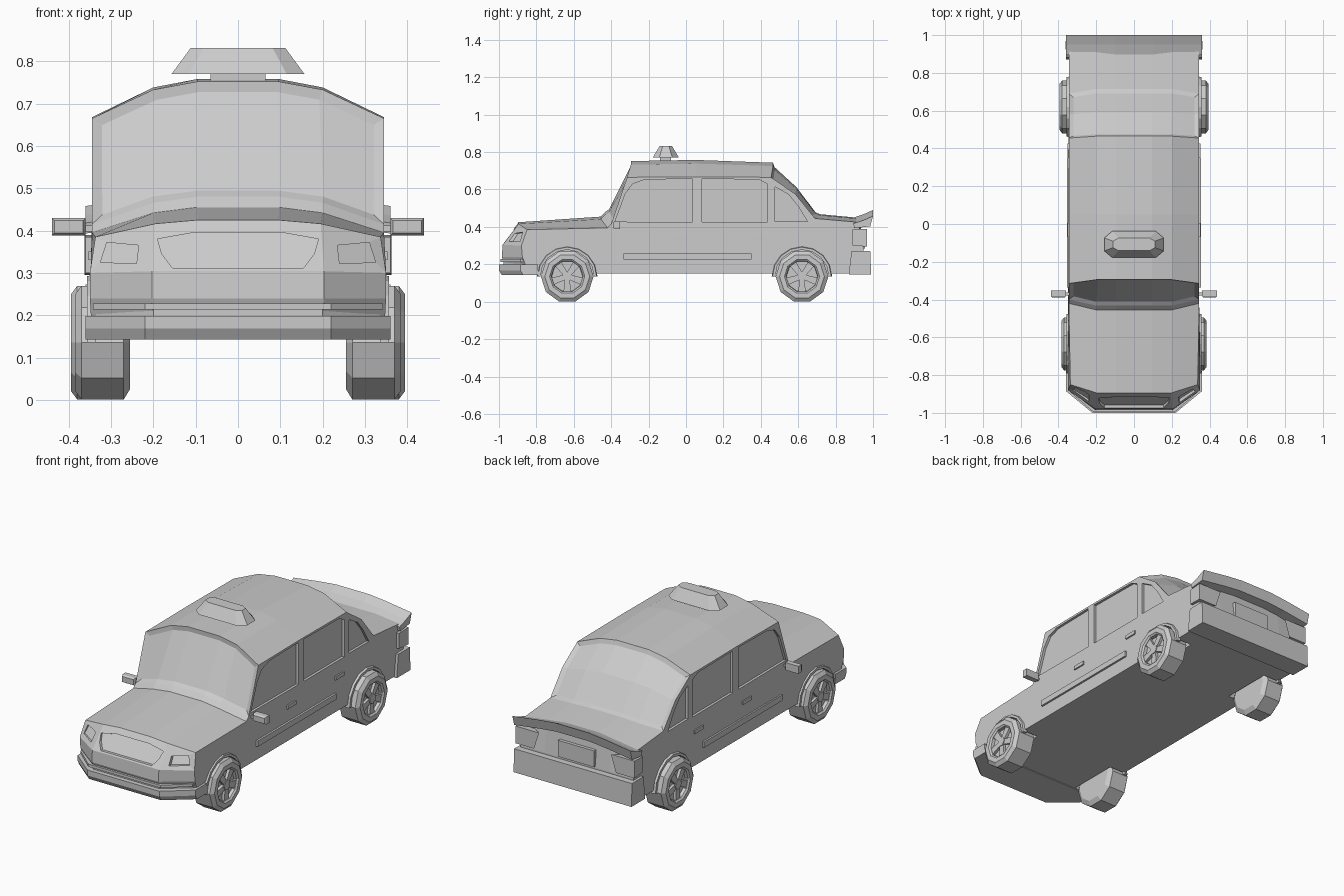
import bpy, bmesh
from math import sin, cos, pi, radians
from mathutils import Vector

if "Cube" in bpy.data.objects:
    bpy.data.objects.remove(bpy.data.objects["Cube"])


def mesh(name, verts, faces):
    me = bpy.data.meshes.new(name)
    me.from_pydata([tuple(v) for v in verts], [], faces)
    bm = bmesh.new()
    bm.from_mesh(me)
    bmesh.ops.recalc_face_normals(bm, faces=bm.faces)
    bm.to_mesh(me)
    bm.free()
    ob = bpy.data.objects.new(name, me)
    bpy.context.collection.objects.link(ob)
    return ob


def loft(name, rings):
    """Skin equal-sized rings and cap both ends."""
    n = len(rings[0])
    faces = [tuple(range(n)), tuple(range((len(rings) - 1) * n, len(rings) * n))]
    for r in range(len(rings) - 1):
        for i in range(n):
            j = (i + 1) % n
            faces.append((r * n + i, r * n + j, r * n + n + j, r * n + n + i))
    return mesh(name, [p for ring in rings for p in ring], faces)


def prism(name, pts, vec):
    return loft(name, [pts, [Vector(p) + Vector(vec) for p in pts]])


def box(name, x0, x1, y0, y1, z0, z1):
    return prism(name, [(x0, y0, z0), (x1, y0, z0), (x1, y1, z0), (x0, y1, z0)], (0, 0, z1 - z0))


def side_prism(name, s, yz, x0, x1):
    return prism(name, [(s * x0, y, z) for y, z in yz], (s * (x1 - x0), 0, 0))


def cut(ob, cutter):
    m = ob.modifiers.new("cut", 'BOOLEAN')
    m.operation, m.solver, m.object = 'DIFFERENCE', 'EXACT', cutter
    bpy.context.view_layer.objects.active = ob
    bpy.ops.object.modifier_apply(modifier=m.name)
    bpy.data.objects.remove(cutter)


# Body shell: rows run from front bottom over the roof to the rear bottom
# (y centre, y edge, half width, z centre, z edge)
rows = [(-.95, -.84, .345, .15, .15), (-.985, -.875, .35, .24, .24), (-.98, -.88, .35, .305, .30),
        (-.895, -.85, .337, .425, .385), (-.455, -.42, .345, .455, .395), (-.432, -.40, .345, .48, .415),
        (-.295, -.315, .345, .752, .665), (.05, .05, .345, .758, .668), (.465, .455, .345, .743, .665),
        (.60, .585, .345, .62, .575), (.715, .69, .345, .468, .445), (.93, .92, .345, .448, .425),
        (.95, .95, .345, .28, .28), (.95, .95, .345, .15, .15)]
cols = [(-1, 0, 0), (-.58, 1, .78), (-.28, 1, 1), (.28, 1, 1), (.58, 1, .78), (1, 0, 0)]
verts = [(f * w, ye + (yc - ye) * ky, ze + (zc - ze) * kz)
         for yc, ye, w, zc, ze in rows for f, ky, kz in cols]
R, C = len(rows), len(cols)
faces = [(r * C + c, r * C + c + 1, ((r + 1) % R) * C + c + 1, ((r + 1) % R) * C + c)
         for r in range(R) for c in range(C - 1)]
faces += [tuple(r * C for r in range(R)), tuple(r * C + C - 1 for r in range(R))]
body = mesh("car_body", verts, faces)

# Recessed windscreen and rear window
bm = bmesh.new()
bm.from_mesh(body.data)
bm.faces.ensure_lookup_table()
for rr in ((5,), (8, 9)):
    glass = [bm.faces[r * (C - 1) + c] for r in rr for c in range(C - 1)]
    bmesh.ops.inset_region(bm, faces=glass, thickness=.022, depth=-.012,
                           use_even_offset=True, use_boundary=True)
    bm.faces.ensure_lookup_table()
bm.to_mesh(body.data)
bm.free()

# Side windows and wheel wells
windows = [[(-.38, .428), (-.325, .575), (-.285, .63), (-.22, .653), (.035, .657), (.035, .425)],
           [(.085, .425), (.085, .657), (.39, .653), (.435, .63), (.435, .425)],
           [(.475, .43), (.475, .615), (.55, .572), (.60, .51), (.65, .428)]]
axles = [(-.635, .255), (.62, .265)]
WZ = .135
for s in (1, -1):
    for w in windows:
        cut(body, side_prism("window_cutter", s, w, .331, .45))
    for y, x in axles:
        arc = [(y + .146 * cos(a * pi / 8), WZ + .146 * sin(a * pi / 8)) for a in range(16)]
        cut(body, side_prism("well_cutter", s, arc, .25, .5))


# Grille and headlight recesses, following the slope of the nose
def nose_y(x, z):
    return -.98 + .72 * (z - .305) + max(0, abs(x) - .2) * .6


grille = [(-.19, .38), (-.1, .396), (.1, .396), (.19, .38), (.18, .345), (.155, .312), (-.155, .312), (-.18, .345)]
cut(body, prism("grille_cutter", [(x, nose_y(x, z) + .016, z) for x, z in grille], (0, -.15, 0)))
lamp = [(.235, .365), (.31, .372), (.325, .325), (.24, .322)]
for s in (1, -1):
    cut(body, prism("lamp_cutter", [(s * x, nose_y(x, z) + .018, z) for x, z in lamp], (0, -.15, 0)))


# Front bumper tiers with chamfered corners
def bumper(name, front, xi, xo, corner, back, z0, z1):
    pts = [(-xo, back), (-xo, corner), (-xi, front), (xi, front), (xo, corner), (xo, back)]
    prism(name, [(x, y, z0) for x, y in pts], (0, 0, z1 - z0))


pts = [(-.36, -.79), (-.36, -.885), (-.22, -1), (.22, -1), (.36, -.885), (.36, -.79)]
loft("front_bumper", [[(x, y * k, z) for x, y in pts] for k, z in ((.985, .143), (1, .168), (1, .198))])
bumper("bumper_strip", -.975, .2, .335, -.87, -.8, .195, .215)
bumper("bumper_upper_strip", -.992, .22, .343, -.885, -.82, .213, .228)

# Rear bumper, number plate panel and tail lamps
prism("rear_bumper", [(-.36, .87, .145), (-.36, .885, .272), (-.36, .985, .272), (-.36, .99, .145)], (.72, 0, 0))
box("rear_panel", -.11, .11, .94, .958, .285, .375)
for s in (1, -1):
    loft("tail_lamp", [[(s * x, .89, z) for x, z in ((.335, .30), (.36, .30), (.36, .385), (.335, .385))],
                       [(s * x, .968, z) for x, z in ((.25, .295), (.363, .295), (.363, .39), (.22, .39))]])

# Arched rear spoiler
prof = [(.895, .45), (.95, .468), (1.0, .49), (.985, .435), (.90, .425)]
loft("spoiler", [[(x, y, z - d) for y, z in prof]
                 for x, d in ((-.36, .032), (-.2, .01), (-.1, 0), (.1, 0), (.2, .01), (.36, .032))])

# Roof sign on its stem
box("sign_stem", -.065, .065, -.14, -.08, .745, .775)
plan = [(.157, .035), (.115, .07), (-.115, .07), (-.157, .035), (-.157, -.035), (-.115, -.07), (.115, -.07), (.157, -.035)]
loft("roof_sign", [[(x * kx, -.108 + y * ky, z) for x, y in plan]
                   for kx, ky, z in ((1, 1, .77), (.71, .48, .832))])

for s in (1, -1):
    # Door mirror, handles and side moulding
    box("mirror_stalk", s * .335, s * .385, -.378, -.362, .398, .412)
    loft("door_mirror", [[(s * x, y, z) for x, z in ((.36 + d, .388 + d), (.44 - d, .388 + d), (.44 - d, .43 - d), (.36 + d, .43 - d))]
                         for y, d in ((-.39, .006), (-.38, 0), (-.352, 0))])
    for y in (-.07, .35):
        box("door_handle", s * .34, s * .353, y, y + .075, .33, .35)
    box("side_moulding", s * .34, s * .356, -.335, .35, .226, .258)

    for y, x in axles:
        # Wheel arch lip
        ang = [i * pi / 8 for i in range(9)]
        loft("wheel_arch", [[(s * xx, y + r * cos(a), WZ + r * sin(a))
                             for r, xx in ((.143, .335), (.143, .357), (.157, .357), (.162, .335))] for a in ang])
        # Ten-sided tyre with dished rim
        tyre = [(0, .02), (0, .115), (.015, .141), (.115, .141), (.13, .12), (.13, .094), (.122, .085), (.105, .083), (.105, .01)]
        loft("wheel", [[(s * (x + dx), y + r * sin(radians(18 + 36 * i)), WZ + r * cos(radians(18 + 36 * i)))
                        for i in range(10)] for dx, r in tyre])
        # Five spokes and hub
        for k in range(5):
            a = k * 2 * pi / 5 + pi / 2 + pi / 5
            spoke = [(.01, -.013), (.086, -.02), (.086, .02), (.01, .013)]
            side_prism("wheel_spoke", s, [(y + u * cos(a) - v * sin(a), WZ + u * sin(a) + v * cos(a))
                                          for u, v in spoke], x + .10, x + .12)
        hub = [(y + .026 * cos(i * pi / 5), WZ + .026 * sin(i * pi / 5)) for i in range(10)]
        side_prism("wheel_hub", s, hub, x + .10, x + .124)
